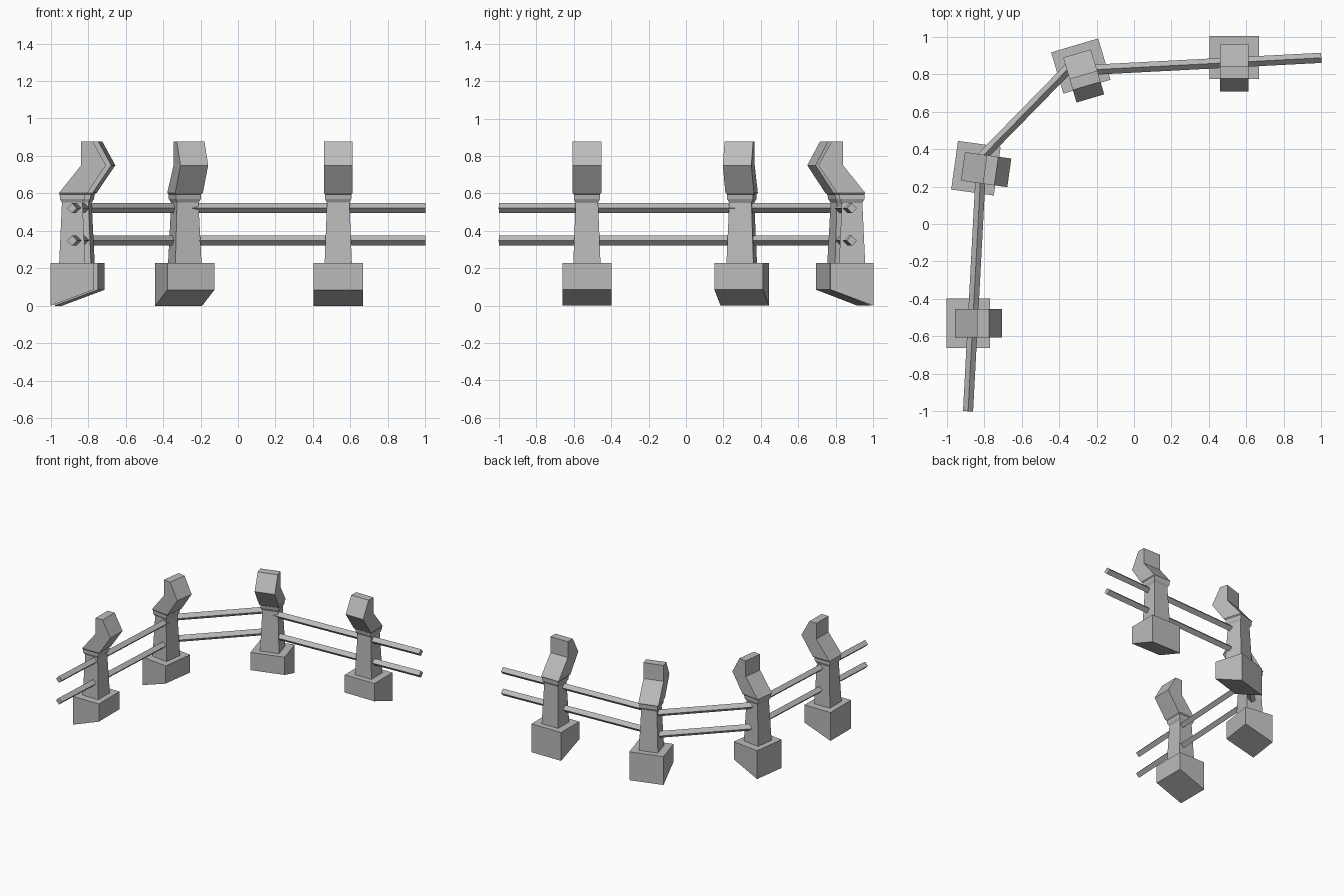
import bpy
import bmesh
from math import radians
from mathutils import Matrix, Vector

if "Cube" in bpy.data.objects:
    bpy.data.objects.remove(bpy.data.objects["Cube"], do_unlink=True)

stone = bpy.data.materials.new("grey_stone")
stone.use_nodes = True
GREY = (0.5, 0.5, 0.5, 1)
stone.diffuse_color = GREY
stone.node_tree.nodes["Principled BSDF"].inputs["Base Color"].default_value = GREY


def loft(name, rings, matrix=Matrix()):
    """Skin a stack of four-point rings and cap both ends."""
    bm = bmesh.new()
    loops = [[bm.verts.new(matrix @ Vector(p)) for p in ring] for ring in rings]
    for low, high in zip(loops, loops[1:]):
        for i in range(4):
            j = (i + 1) % 4
            bm.faces.new((low[i], low[j], high[j], high[i]))
    bm.faces.new(loops[0][::-1])
    bm.faces.new(loops[-1])
    bmesh.ops.recalc_face_normals(bm, faces=bm.faces)
    mesh = bpy.data.meshes.new(name)
    bm.to_mesh(mesh)
    bm.free()
    mesh.materials.append(stone)
    obj = bpy.data.objects.new(name, mesh)
    bpy.context.collection.objects.link(obj)
    return obj


def ring(half, back, front, z_back, z_front=None):
    """Rectangle across a post whose front points along local +x."""
    zf = z_back if z_front is None else z_front
    return [(back, -half, z_back), (front, -half, zf),
            (front, half, zf), (back, half, z_back)]


# Footing has an underside that rises toward the front
footing = [ring(0.131, -0.115, 0.115, 0, 0.085),
           ring(0.131, -0.115, 0.115, 0.227)]

# Tapered shaft, flared collar and bent head
shaft = [ring(0.073, -0.07, 0.07, 0.22),
         ring(0.06, -0.055, 0.055, 0.55),
         ring(0.07, -0.066, 0.066, 0.57),
         ring(0.07, -0.067, 0.07, 0.595),
         ring(0.077, -0.07, 0.08, 0.603),
         ring(0.077, 0.048, 0.18, 0.75),
         ring(0.077, 0.048, 0.11, 0.877)]

# Posts: position and facing angle around the corner
posts = [(-0.885, -0.53, 0), (-0.844, 0.298, -8),
         (-0.284, 0.843, -73.5), (0.535, 0.888, -90)]
for n, (x, y, angle) in enumerate(posts, 1):
    place = Matrix.Translation((x, y, 0)) @ Matrix.Rotation(radians(angle), 4, "Z")
    loft(f"post_footing_{n}", footing, place)
    loft(f"post_shaft_{n}", shaft, place)


def diamond(point, side, z, r=0.027):
    c = Vector((*point, z))
    up = Vector((0, 0, r))
    return [c - up, c + side * r, c + up, c - side * r]


# Diamond-section rails at two heights
spans = {"right_rail": ((-0.886, -1), (-0.815, 0.335)),
         "corner_rail": ((-0.83, 0.34), (-0.335, 0.846)),
         "back_rail": ((-0.33, 0.818), (1, 0.887))}
for name, (a, b) in spans.items():
    along = (Vector(b) - Vector(a)).normalized()
    side = Vector((-along.y, along.x, 0))
    for level, z in (("lower", 0.348), ("upper", 0.521)):
        loft(f"{level}_{name}", [diamond(a, side, z), diamond(b, side, z)])
